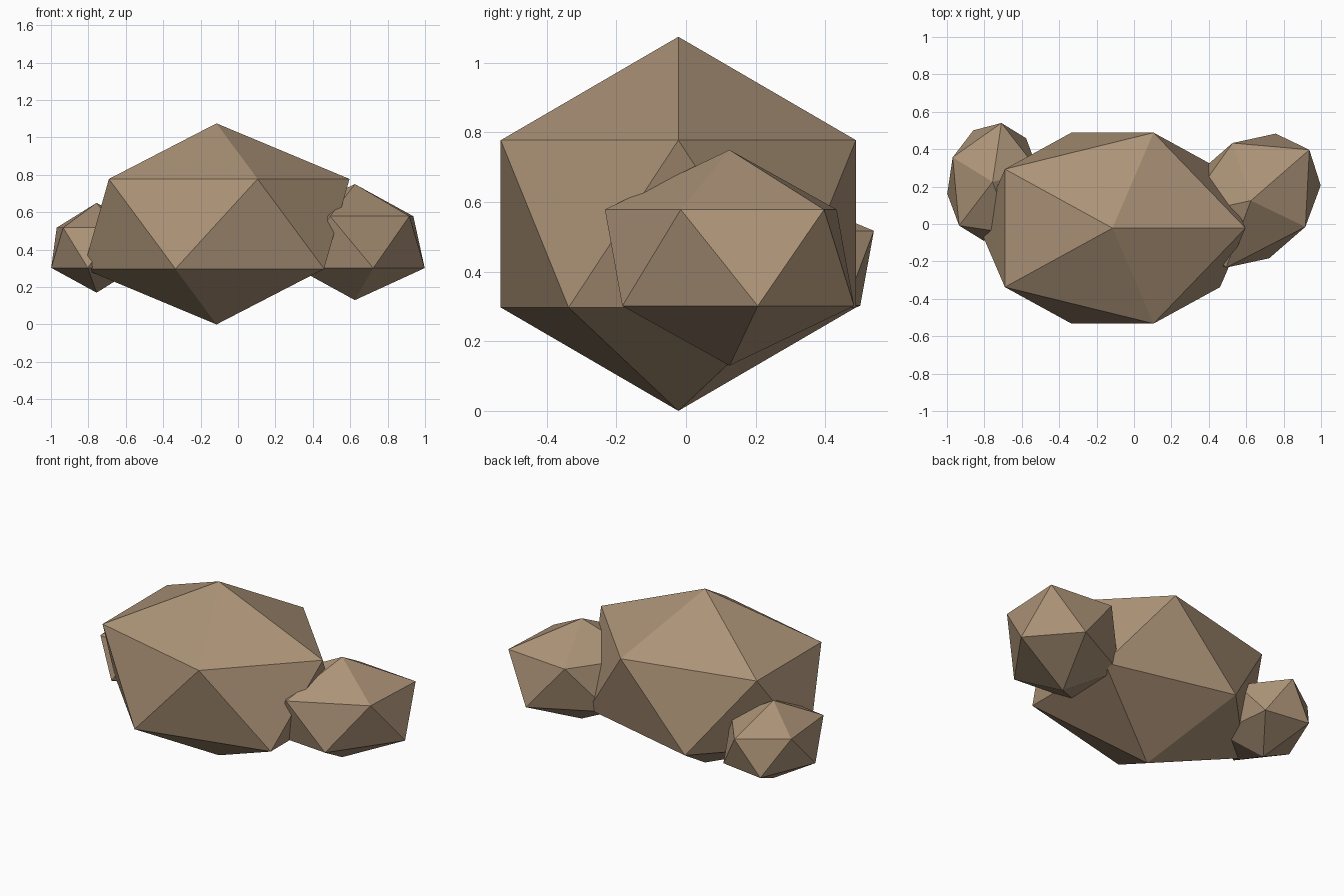
import bpy
from math import radians

cube = bpy.data.objects.get("Cube")
if cube:
    bpy.data.objects.remove(cube, do_unlink=True)

# Single brown stone colour
stone = bpy.data.materials.new("brown stone")
stone.use_nodes = True
colour = (0.41, 0.29, 0.185, 1)
stone.diffuse_color = colour
bsdf = stone.node_tree.nodes["Principled BSDF"]
bsdf.inputs["Base Color"].default_value = colour
bsdf.inputs["Roughness"].default_value = 0.9


def rock(name, centre, scale, turn):
    """A stretched, flat-faced icosahedron turned about the vertical."""
    bpy.ops.mesh.primitive_ico_sphere_add(
        subdivisions=1, radius=1, location=centre, rotation=(0, 0, radians(turn)))
    ob = bpy.context.object
    ob.name = name
    ob.scale = scale
    ob.data.materials.append(stone)
    bpy.ops.object.shade_flat()
    return ob


# Large boulder with a smaller rock leaning on each end
rock("main_boulder", (-0.115, -0.022, 0.5375), (0.795, 0.6, 0.5375), 0)
rock("left_rock", (0.625, 0.125, 0.44), (0.463, 0.349, 0.31), 41)
rock("right_rock", (-0.756, 0.225, 0.41), (0.356, 0.271, 0.24), 81.5)
